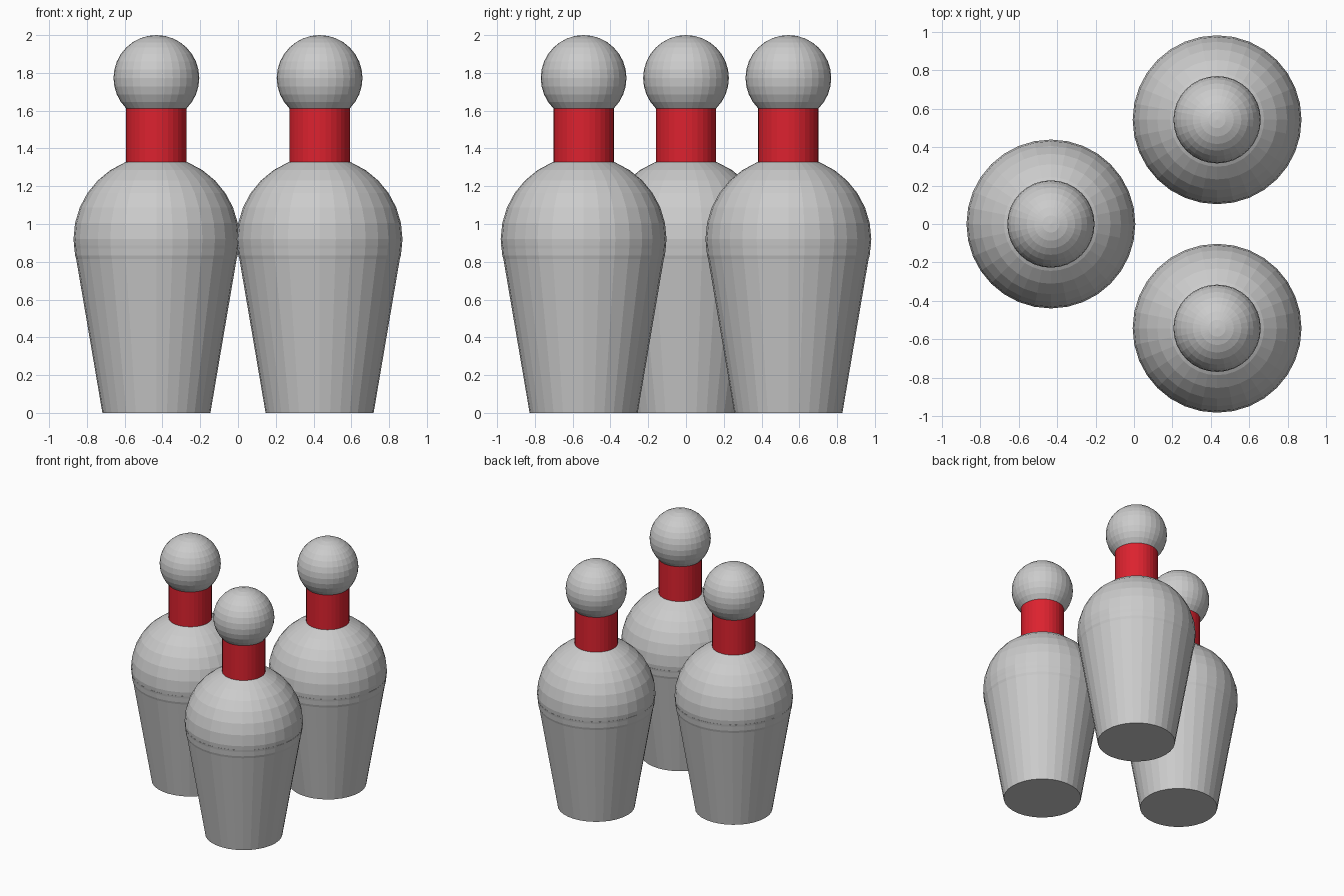
import bpy

if "Cube" in bpy.data.objects:
    bpy.data.objects.remove(bpy.data.objects["Cube"])


def material(name, rgb):
    m = bpy.data.materials.new(name)
    m.diffuse_color = (*rgb, 1)
    m.use_nodes = True
    m.node_tree.nodes["Principled BSDF"].inputs["Base Color"].default_value = m.diffuse_color
    return m


grey = material("light_grey", (0.60, 0.60, 0.60))
red = material("red", (0.72, 0.016, 0.028))


def finish(name, mat):
    ob = bpy.context.object
    ob.name = name
    ob.data.materials.append(mat)


def ball(name, x, y, z, r, mat):
    bpy.ops.mesh.primitive_uv_sphere_add(segments=32, ring_count=16, radius=r, location=(x, y, z))
    finish(name, mat)


def taper(name, x, y, z0, z1, r0, r1, mat):
    bpy.ops.mesh.primitive_cone_add(vertices=32, radius1=r0, radius2=r1, depth=z1 - z0,
                                    location=(x, y, (z0 + z1) / 2))
    finish(name, mat)


# Three identical pins in a triangle
for i, (x, y) in enumerate([(-0.432, 0), (0.432, 0.542), (0.432, -0.542)], 1):
    taper(f"pin_{i}_base", x, y, 0, 0.887, 0.286, 0.437, grey)
    ball(f"pin_{i}_belly", x, y, 0.92, 0.439, grey)
    taper(f"pin_{i}_neck", x, y, 1.28, 1.66, 0.16, 0.16, red)
    ball(f"pin_{i}_head", x, y, 1.773, 0.227, grey)
